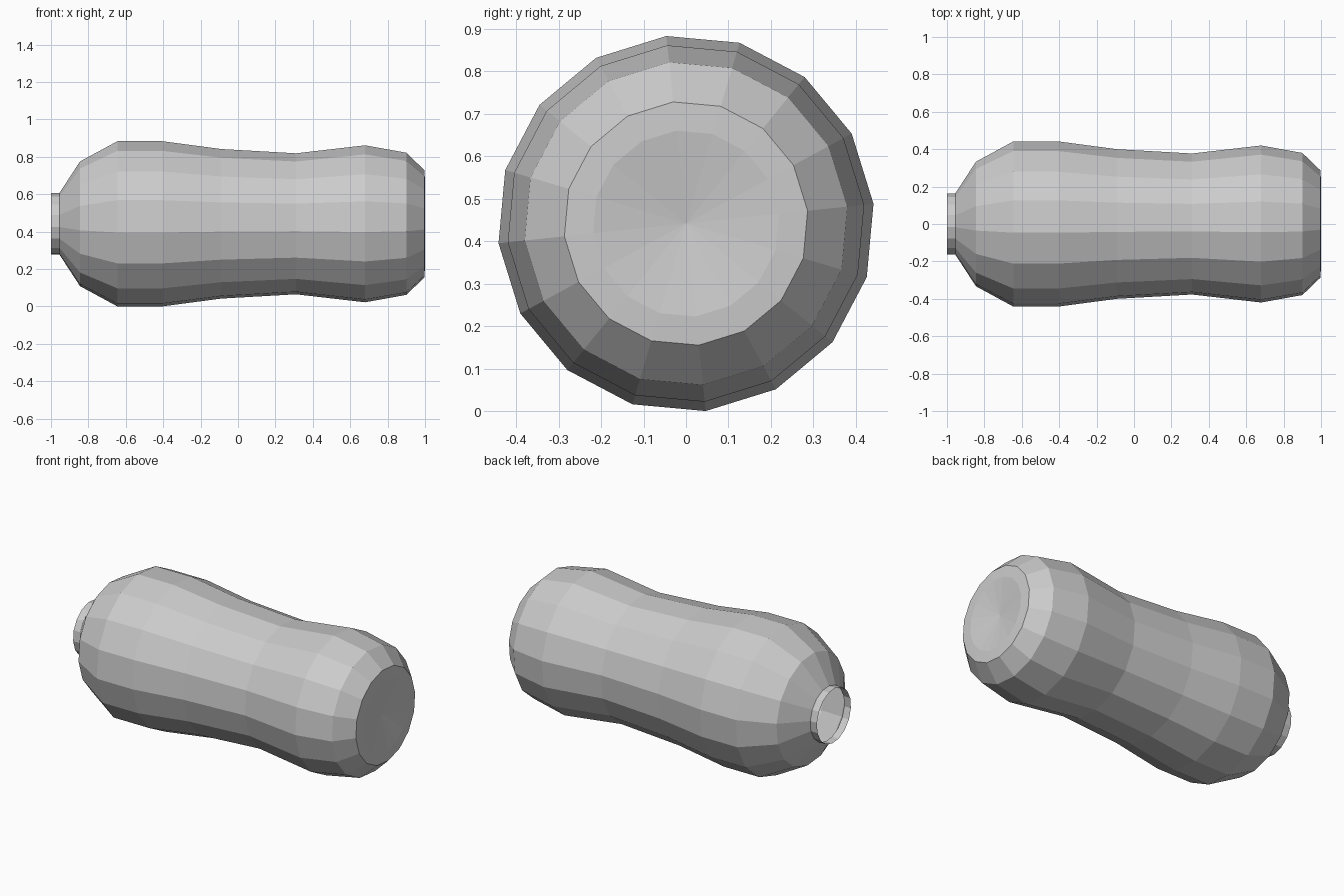
import bpy
import bmesh
from math import radians, cos, sin, tau
from mathutils import Vector

cube = bpy.data.objects.get("Cube")
if cube:
    bpy.data.objects.remove(cube, do_unlink=True)

SIDES = 16
TWIST = radians(6)
AXIS_Z = 0.444 * cos(TWIST)

# Outline as (position along x, radius): open neck, shoulder, waist, hollow base
PROFILE = [
    (-1.0, 0.165), (-0.955, 0.165), (-0.845, 0.335), (-0.645, 0.444),
    (-0.405, 0.444), (-0.09, 0.402), (0.31, 0.379), (0.68, 0.422),
    (0.9, 0.382), (0.997, 0.288), (1.0, 0.22), (0.97, 0.0),
]

grey = bpy.data.materials.new("plain grey")
grey.use_nodes = True
colour = (0.6, 0.6, 0.6, 1.0)
grey.diffuse_color = colour
grey.node_tree.nodes["Principled BSDF"].inputs["Base Color"].default_value = colour

# Bottle body: turn the outline around the long axis
bm = bmesh.new()
points = [
    bm.verts.new((x, r * cos(TWIST), AXIS_Z + r * sin(TWIST)))
    for x, r in PROFILE
]
edges = [bm.edges.new(pair) for pair in zip(points, points[1:])]
bmesh.ops.spin(bm, geom=points + edges, cent=(0, 0, AXIS_Z), axis=(1, 0, 0),
               angle=tau, steps=SIDES, use_duplicate=False)
bmesh.ops.remove_doubles(bm, verts=bm.verts[:], dist=0.001)
bmesh.ops.recalc_face_normals(bm, faces=bm.faces[:])

# Make sure the shell faces outward
base_face = max(bm.faces, key=lambda f: f.calc_center_median().x)
base_face.normal_update()
if base_face.normal.dot(Vector((1, 0, 0))) < 0:
    bmesh.ops.reverse_faces(bm, faces=bm.faces[:])

mesh = bpy.data.meshes.new("bottle_body")
bm.to_mesh(mesh)
bm.free()
mesh.materials.append(grey)
bottle = bpy.data.objects.new("bottle_body", mesh)
bpy.context.collection.objects.link(bottle)
